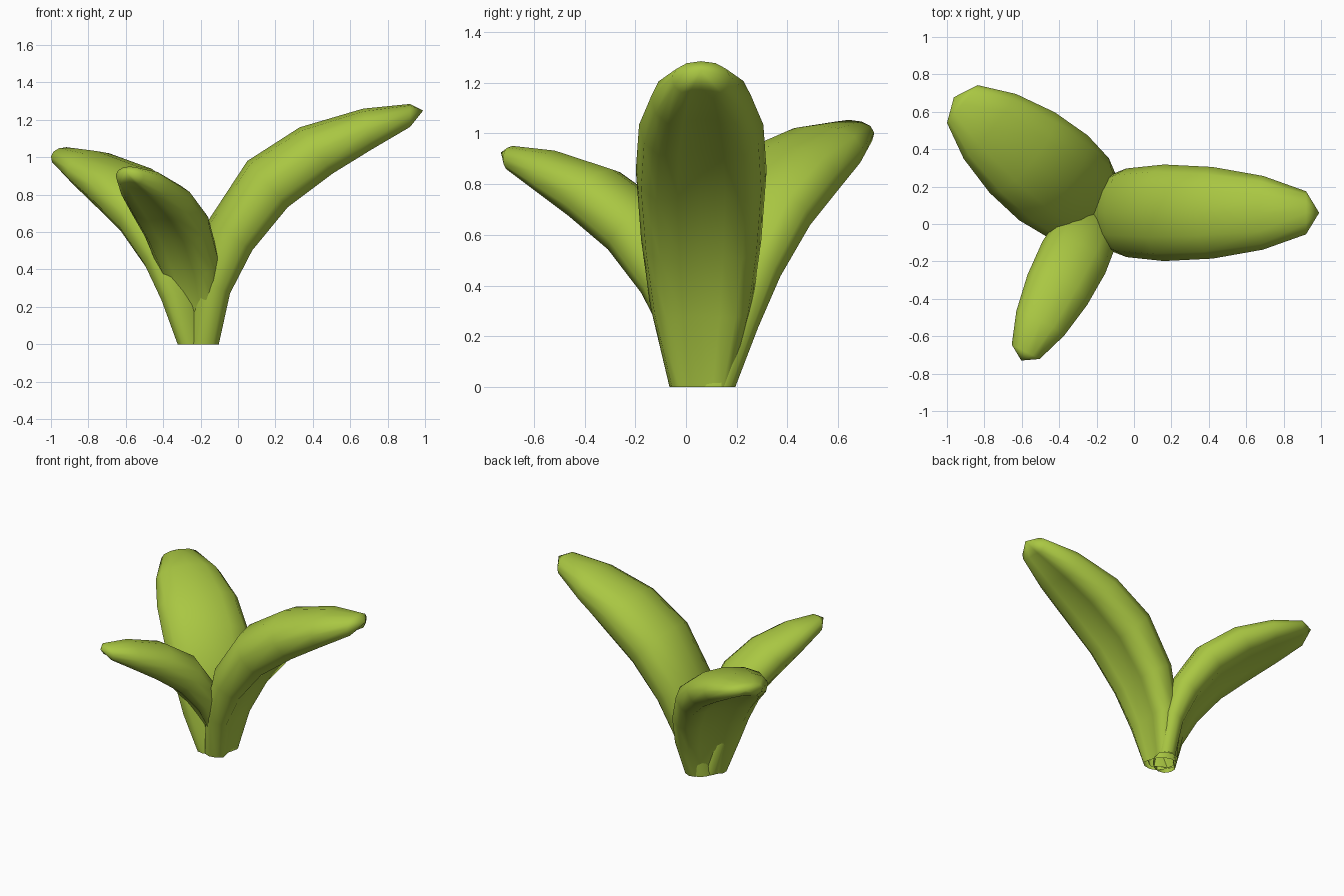
import bpy, bmesh, math
from mathutils import Vector

if "Cube" in bpy.data.objects:
    bpy.data.objects.remove(bpy.data.objects["Cube"])

green = bpy.data.materials.new("leaf_green")
green.diffuse_color = (0.40, 0.57, 0.055, 1)
green.use_nodes = True
green.node_tree.nodes["Principled BSDF"].inputs["Base Color"].default_value = green.diffuse_color

# Common root of the leaves
ROOT = Vector((-0.2, 0.06, 0))

# Stations along a leaf: underside (r, z), spine (r, z), half width
STATIONS = [
    ((0.10, 0.00), (-0.08, 0.00), 0.125),
    ((0.16, 0.27), (-0.03, 0.36), 0.20),
    ((0.28, 0.50), (0.04, 0.66), 0.237),
    ((0.47, 0.73), (0.25, 0.98), 0.258),
    ((0.71, 0.91), (0.53, 1.16), 0.245),
    ((0.91, 1.035), (0.87, 1.26), 0.197),
    ((1.12, 1.16), (1.12, 1.285), 0.115),
]
TIP = (1.19, 1.25)

# Half cross-section (side, up): rounded back, rounded edge, slightly dished underside
HALF = [(0.5, 0.87), (0.85, 0.52), (1, 0), (0.92, -0.6), (0.68, -0.97), (0.36, -0.88)]
SECTION = [(0, 1)] + HALF + [(0, -0.8)] + [(-s, v) for s, v in reversed(HALF)]


def leaf(name, angle, length, width, height):
    a = math.radians(angle)
    out = Vector((math.cos(a), math.sin(a), 0))
    side = Vector((-out.y, out.x, 0))

    def place(r, s, z):
        return ROOT + out * r * length + side * s * width + Vector((0, 0, z * height))

    bm = bmesh.new()
    rings = []
    for under, spine, hw in STATIONS:
        u, t = Vector(under), Vector(spine)
        ring = []
        for s, v in SECTION:
            p = u.lerp(t, (v + 1) / 2)
            ring.append(bm.verts.new(place(p.x, s * hw, p.y)))
        rings.append(ring)
    n = len(SECTION)
    for lo, hi in zip(rings, rings[1:]):
        for i in range(n):
            j = (i + 1) % n
            bm.faces.new((lo[i], lo[j], hi[j], hi[i]))
    tip = bm.verts.new(place(TIP[0], 0, TIP[1]))
    for i in range(n):
        bm.faces.new((rings[-1][i], rings[-1][(i + 1) % n], tip))
    # temporary base cap gives reliable outward normals; the stem is left open
    cap = bm.faces.new(rings[0])
    bmesh.ops.recalc_face_normals(bm, faces=bm.faces)
    bmesh.ops.delete(bm, geom=[cap], context='FACES_ONLY')
    mesh = bpy.data.meshes.new(name)
    bm.to_mesh(mesh)
    bm.free()
    mesh.materials.append(green)
    obj = bpy.data.objects.new(name, mesh)
    bpy.context.collection.objects.link(obj)
    bpy.ops.object.select_all(action='DESELECT')
    obj.select_set(True)
    bpy.context.view_layer.objects.active = obj
    bpy.ops.object.shade_smooth_by_angle(angle=math.radians(80))


# Three leaves of different size and direction
leaf("large_leaf", 0, 1.0, 1.0, 1.0)
leaf("wide_leaf", 141, 0.825, 1.13, 0.82)
leaf("small_leaf", 243, 0.745, 0.73, 0.74)
